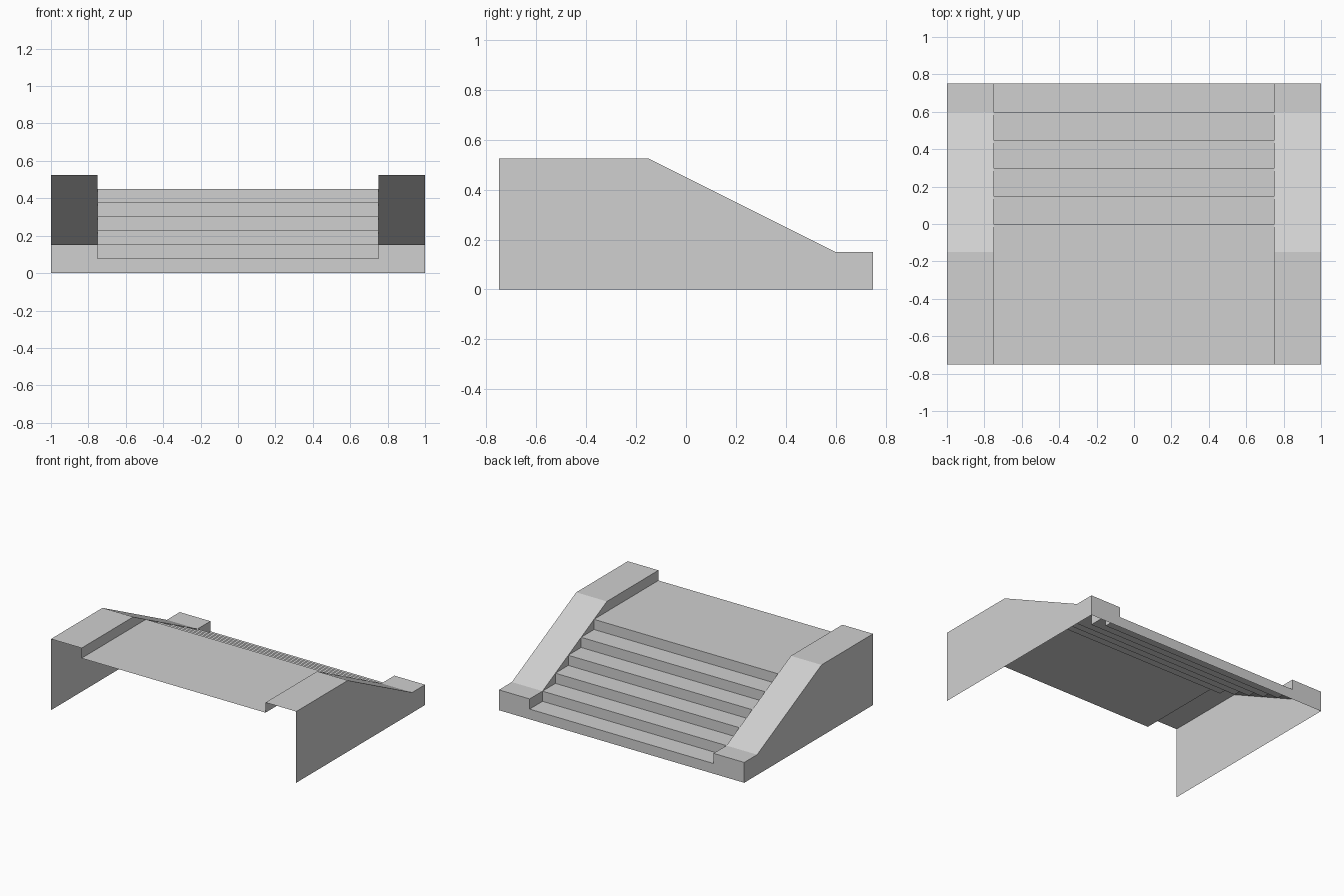
import bpy
import bmesh

# Remove the default object
cube = bpy.data.objects.get("Cube")
if cube:
    bpy.data.objects.remove(cube, do_unlink=True)

# Single concrete material
GREY = (0.63, 0.63, 0.63, 1.0)
concrete = bpy.data.materials.new("light grey concrete")
concrete.use_nodes = True
concrete.diffuse_color = GREY
concrete.node_tree.nodes["Principled BSDF"].inputs["Base Color"].default_value = GREY

HALF_WIDTH, STAIR_HALF, DEPTH = 1.0, 0.75, 0.75
TREAD, RISE, STEPS = 0.15, 0.075, 6
WALL_TOP = RISE * (STEPS + 1)


def add_part(name, polygons):
    """Make an open shell from a list of polygons."""
    bm = bmesh.new()
    for polygon in polygons:
        bm.faces.new([bm.verts.new(p) for p in polygon])
    bmesh.ops.remove_doubles(bm, verts=bm.verts, dist=0.0001)
    mesh = bpy.data.meshes.new(name)
    bm.to_mesh(mesh)
    bm.free()
    mesh.materials.append(concrete)
    obj = bpy.data.objects.new(name, mesh)
    bpy.context.collection.objects.link(obj)
    return obj


def strip(path, x_outer, x_inner):
    """Sweep a (y, z) path across x as a row of quads."""
    return [[(x_outer, *a), (x_inner, *a), (x_inner, *b), (x_outer, *b)]
            for a, b in zip(path, path[1:])]


def nose(k):
    """Top front edge of step k."""
    return (DEPTH - TREAD * k, RISE * (k + 1))


# Steps and landing: riser then tread, open at the front and below
stair_path = [(DEPTH, 0)]
for k in range(STEPS):
    y, z = nose(k)
    end = y - TREAD if k < STEPS - 1 else -DEPTH
    stair_path += [(y, z), (end, z)]
add_part("steps_and_landing", strip(stair_path, STAIR_HALF, -STAIR_HALF))

# Side walls: outer face, sloped coping, and the inner faces above the steps
slope_end = DEPTH - TREAD * STEPS
outline = [(-DEPTH, 0), (DEPTH, 0), (DEPTH, 2 * RISE), nose(1),
           (slope_end, WALL_TOP), (-DEPTH, WALL_TOP)]

inner = [[nose(0), (nose(1)[0], RISE), nose(1), (DEPTH, 2 * RISE)]]
for k in range(1, STEPS - 1):
    inner.append([nose(k), (nose(k + 1)[0], nose(k)[1]), nose(k + 1)])
inner.append([nose(STEPS - 1), (-DEPTH, RISE * STEPS),
              (-DEPTH, WALL_TOP), (slope_end, WALL_TOP)])

for name, side in (("left_side_wall", 1), ("right_side_wall", -1)):
    faces = [[(HALF_WIDTH, *p) for p in outline]]
    faces += strip(outline[1:], HALF_WIDTH, STAIR_HALF)
    faces += [[(STAIR_HALF, *p) for p in poly] for poly in inner]
    # Mirror across x, keeping the normals outward
    faces = [[(x * side, y, z) for x, y, z in f][::side] for f in faces]
    add_part(name, faces)
